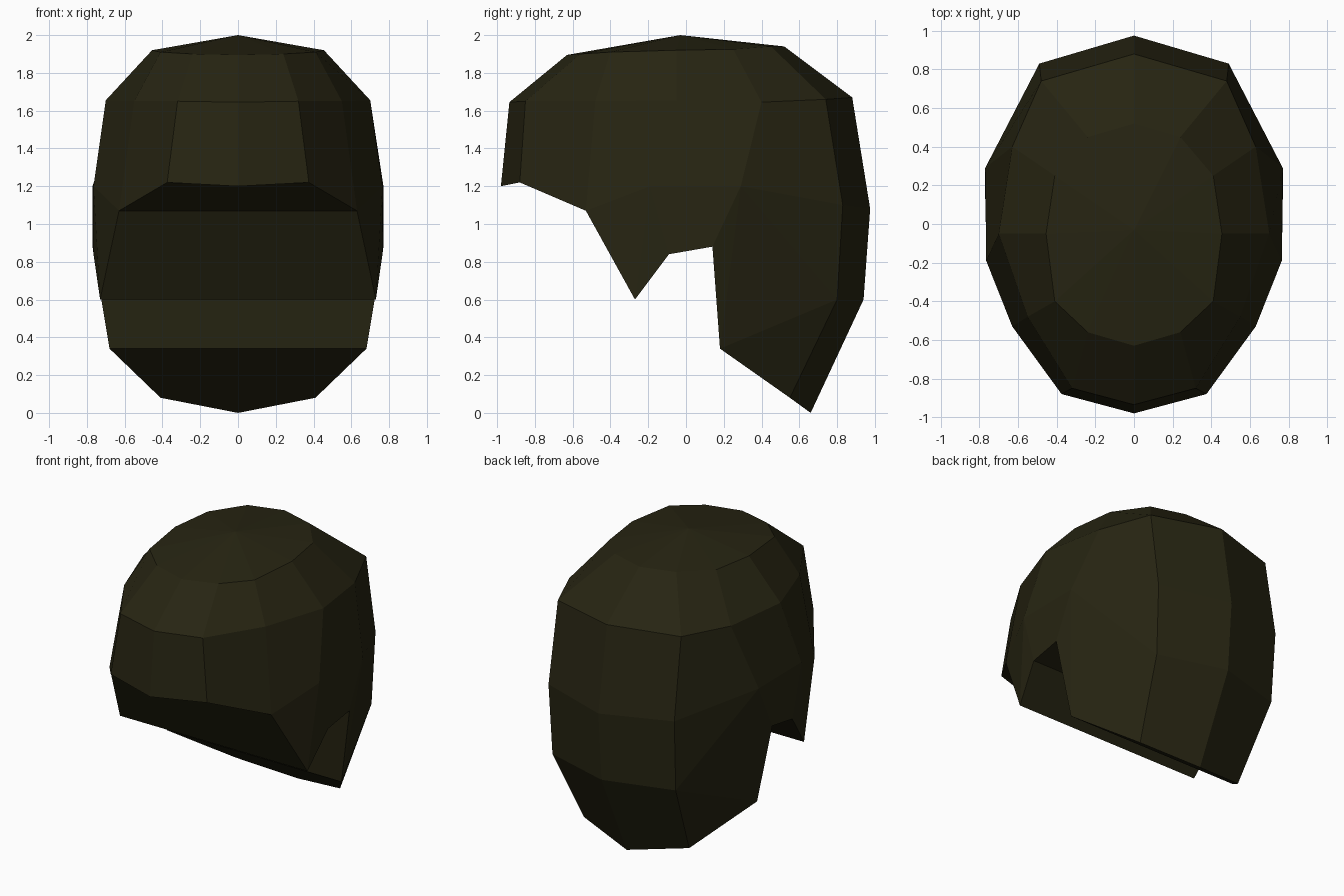
import bpy, bmesh

if "Cube" in bpy.data.objects:
    bpy.data.objects.remove(bpy.data.objects["Cube"])

mat = bpy.data.materials.new("dark olive")
mat.diffuse_color = (0.020, 0.018, 0.006, 1)
mat.use_nodes = True
mat.node_tree.nodes["Principled BSDF"].inputs["Base Color"].default_value = mat.diffuse_color

# Half rings, front to back (x >= 0)
rings = [
    [(0, -.63, 1.895), (.24, -.56, 1.9), (.41, -.40, 1.91), (.455, -.05, 1.92),
     (.41, .25, 1.925), (.24, .45, 1.94), (0, .52, 1.94)],
    [(0, -.935, 1.645), (.32, -.85, 1.65), (.55, -.48, 1.65), (.70, -.05, 1.655),
     (.63, .40, 1.645), (.48, .74, 1.66), (0, .88, 1.67)],
    [(0, -.98, 1.20), (.375, -.88, 1.22), (.63, -.53, 1.07), (.765, -.19, 1.20),
     (.77, .29, 1.20), (.49, .83, 1.10), (0, .975, 1.08)],
]
crown = (0, -.03, 2.0)
# Lower side: sideburn tip, ear notch, nape
tip, ear_a, ear_b = (.73, -.27, .60), (.765, -.09, .84), (.77, .14, .88)
nape_side, nape_low, nape_end = (.68, .18, .34), (.41, .55, .08), (0, .66, 0)
back_side, back_mid = (.48, .80, .60), (0, .94, .60)

# Outer faces of one half
low = rings[2]
half = []
for i in range(6):
    half.append([crown, rings[0][i], rings[0][i + 1]])
    for upper, lower in zip(rings, rings[1:]):
        half.append([upper[i], lower[i], lower[i + 1], upper[i + 1]])
half += [
    [low[2], tip, low[3]],
    [low[3], tip, ear_a],
    [low[3], ear_a, ear_b, low[4]],
    [low[4], ear_b, nape_side],
    [low[4], nape_side, back_side],
    [low[4], back_side, low[5]],
    [back_side, nape_side, nape_low],
    [low[5], back_side, back_mid, low[6]],
    [back_side, nape_low, nape_end, back_mid],
]

bm = bmesh.new()
verts = {}


def face(points):
    for p in points:
        if p not in verts:
            verts[p] = bm.verts.new(p)
    bm.faces.new([verts[p] for p in points])


def mirror(p):
    return (-p[0] if p[0] else 0, p[1], p[2])


for f in half:
    face(f)
    face([mirror(p) for p in reversed(f)])

# Underside: flat strips bridging the left and right edges
edge = [low[1], low[2], tip, ear_a, ear_b, nape_side, nape_low]
for a, b in zip(edge, edge[1:]):
    face([a, b, mirror(b), mirror(a)])
face([low[0], low[1], mirror(low[1])])
face([nape_low, nape_end, mirror(nape_low)])

bmesh.ops.recalc_face_normals(bm, faces=bm.faces[:])
mesh = bpy.data.meshes.new("hair_shell")
bm.to_mesh(mesh)
bm.free()
mesh.materials.append(mat)
obj = bpy.data.objects.new("hair_shell", mesh)
bpy.context.collection.objects.link(obj)
